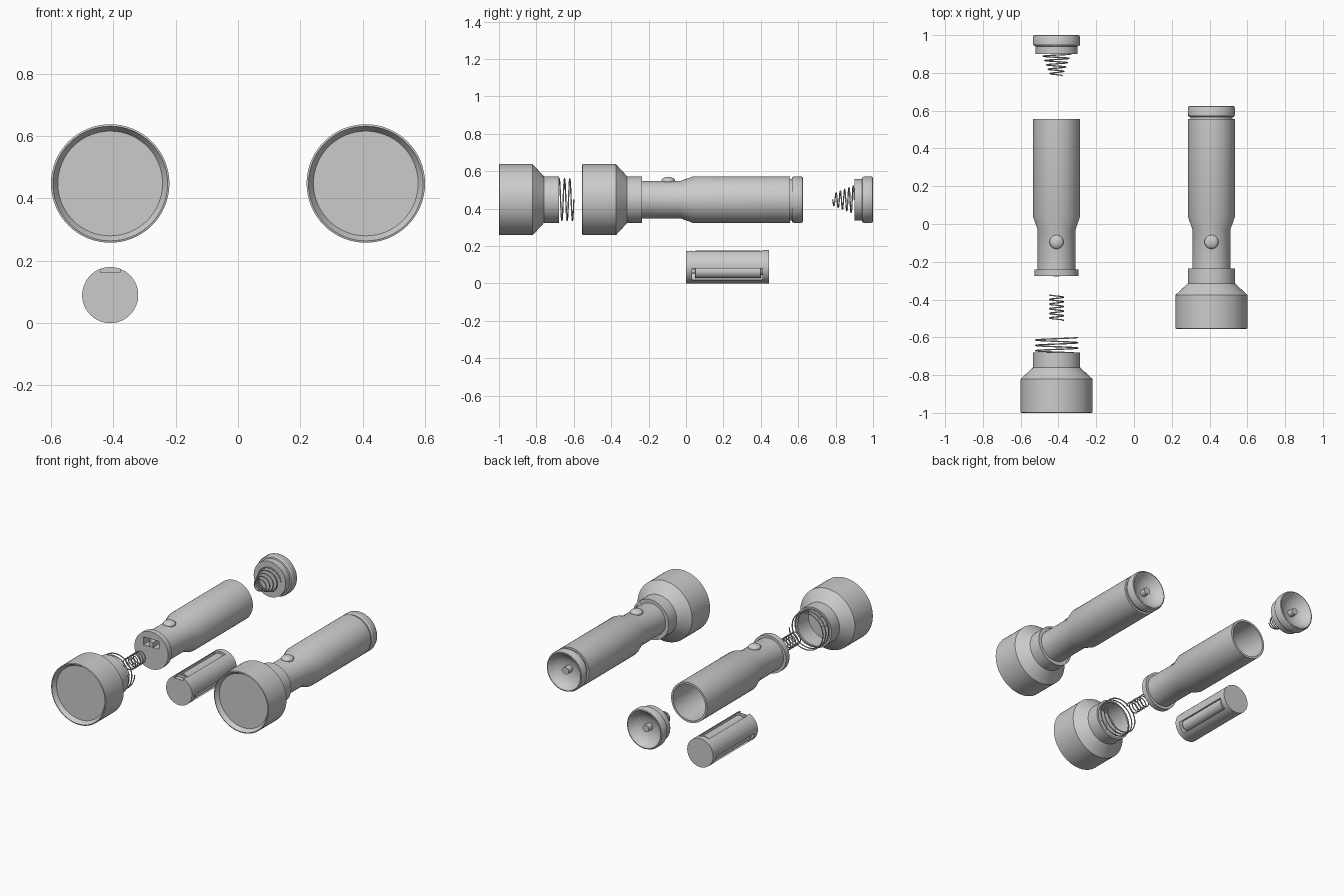
import bpy, bmesh, math
from mathutils import Matrix

if "Cube" in bpy.data.objects:
    bpy.data.objects.remove(bpy.data.objects["Cube"])

AXIS_Z = 0.448
LX, RX = -0.41, 0.41


def finish(name, bm, loc, angle=30):
    bmesh.ops.remove_doubles(bm, verts=bm.verts, dist=1e-5)
    bmesh.ops.recalc_face_normals(bm, faces=bm.faces)
    me = bpy.data.meshes.new(name)
    bm.to_mesh(me)
    bm.free()
    ob = bpy.data.objects.new(name, me)
    bpy.context.collection.objects.link(ob)
    ob.location = loc
    smooth(ob, angle)
    return ob


def activate(ob):
    bpy.ops.object.select_all(action='DESELECT')
    ob.select_set(True)
    bpy.context.view_layer.objects.active = ob


def smooth(ob, angle=30):
    activate(ob)
    bpy.ops.object.shade_smooth_by_angle(angle=math.radians(angle))


def lathe(name, profile, loc, steps=64):
    """Spin (radius, y) points around the y axis."""
    bm = bmesh.new()
    vs = [bm.verts.new((r, y, 0)) for r, y in profile]
    es = [bm.edges.new(p) for p in zip(vs, vs[1:])]
    if profile[0][0] > 0:
        es.append(bm.edges.new((vs[-1], vs[0])))
    bmesh.ops.spin(bm, geom=vs + es, cent=(0, 0, 0), axis=(0, 1, 0),
                   angle=math.tau, steps=steps)
    return finish(name, bm, loc, 25)


def rod(name, r, y0, y1, loc, steps=32):
    return lathe(name, [(0, y0), (r, y0), (r, y1), (0, y1)], loc, steps)


def box(name, size, loc):
    bm = bmesh.new()
    bmesh.ops.create_cube(bm, size=1, matrix=Matrix.Diagonal((*size, 1)))
    return finish(name, bm, loc)


def cut(ob, cutter):
    bpy.context.view_layer.update()
    m = ob.modifiers.new("cut", 'BOOLEAN')
    m.operation, m.solver, m.object = 'DIFFERENCE', 'EXACT', cutter
    activate(ob)
    # keep the boolean ahead of any smoothing modifier
    bpy.ops.object.modifier_move_to_index(modifier="cut", index=0)
    bpy.ops.object.modifier_apply(modifier="cut")
    bpy.data.objects.remove(cutter)


def coil(name, r0, r1, y0, y1, turns, x, wire=0.0035):
    cu = bpy.data.curves.new(name, 'CURVE')
    cu.dimensions = '3D'
    cu.bevel_depth, cu.bevel_resolution, cu.use_fill_caps = wire, 1, True
    n = int(turns * 28)
    sp = cu.splines.new('POLY')
    sp.points.add(n)
    for i, p in enumerate(sp.points):
        t = i / n
        a, r = math.tau * turns * t, r0 + (r1 - r0) * t
        p.co = (r * math.cos(a), y0 + (y1 - y0) * t, r * math.sin(a), 1)
    ob = bpy.data.objects.new(name, cu)
    bpy.context.collection.objects.link(ob)
    ob.location = (x, 0, AXIS_Z)
    activate(ob)
    bpy.ops.object.convert(target='MESH')


def copy(ob, name, dx, dy, dz=0):
    c = ob.copy()
    c.name = name
    bpy.context.collection.objects.link(c)
    c.location = (ob.location.x + dx, ob.location.y + dy, ob.location.z + dz)


L = (LX, 0, AXIS_Z)
DX = RX - LX

# Flared head with recessed lens and open rear socket
head = lathe("head", [
    (0, -.975), (.168, -.975), (.184, -1), (.19, -.998), (.19, -.82),
    (.125, -.76), (.125, -.68), (.113, -.68), (.113, -.79), (0, -.79)], L)
head_contact = rod("head_contact", .03, -.79, -.77, L)

# Body tube with flange, narrow neck and wide battery barrel
body = lathe("body", [
    (0, -.275), (.117, -.275), (.117, -.24), (.1, -.24), (.1, -.03),
    (.125, .04), (.125, .555), (.112, .555), (.112, .04),
    (.088, -.04), (.088, -.19), (0, -.19)], L)
cut(body, box("slot_cutter", (.11, .12, .05), (LX, -.275, AXIS_Z + .047)))
smooth(body)
body_contact = box("body_contact", (.03, .075, .03), (LX, -.24, AXIS_Z + .04))

# Domed switch button on the neck
bm = bmesh.new()
bmesh.ops.create_uvsphere(bm, u_segments=32, v_segments=16, radius=1,
                          matrix=Matrix.Diagonal((.037, .037, .02, 1)))
button = finish("switch_button", bm, (LX, -.095, AXIS_Z + .101), 60)

# Tail cap with dished back and centre stud
cap = lathe("tail_cap", [
    (0, .9), (.111, .9), (.111, .941), (.12, .943), (.125, .952), (.125, .988),
    (.121, .998), (.115, 1), (.109, .995), (.098, .98), (.078, .963),
    (.05, .951), (.02, .946), (0, .945)], L)
stud = rod("tail_stud", .022, .94, .985, L, 12)

# Battery carrier: slotted cylinder holding three cells
CZ, Y0, Y1 = .09, .033, .41
carrier = rod("battery_carrier", .09, 0, .445, (LX, 0, CZ), 64)
cells = []
for k in range(3):
    a = math.radians(90 + 120 * k)
    ca, sa = math.cos(a), math.sin(a)
    cut(carrier, rod("cell_cutter", .042, Y0, Y1, (LX + .06 * ca, 0, CZ + .06 * sa)))
    at = (LX + .05 * ca, 0, CZ + .05 * sa)
    cells.append(lathe(f"battery_{k + 1}", [
        (0, Y0), (.012, Y0), (.012, Y0 + .014), (.033, Y0 + .014),
        (.036, Y0 + .018), (.036, Y1 - .012), (.033, Y1 - .008),
        (.02, Y1 - .008), (.02, Y1), (0, Y1)], at, 32))
cut(carrier, box("notch_cutter", (.062, .05, .04), (LX, .005, .182)))
smooth(carrier)

# Springs of the exploded torch
coil("head_spring", .112, .112, -.685, -.6, 3, LX)
coil("contact_spring", .037, .037, -.51, -.375, 5.5, LX)
coil("tail_spring", .076, .03, .9, .785, 5, LX)

# Assembled torch: the same parts closed up
for ob, dy in ((head, .445), (head_contact, .445), (body, 0), (body_contact, 0),
               (button, 0), (cap, -.375), (stud, -.375)):
    copy(ob, "assembled_" + ob.name, DX, dy)
for ob in [carrier] + cells:
    copy(ob, "assembled_" + ob.name, DX, .04, AXIS_Z - CZ)
coil("assembled_head_spring", .1, .1, -.34, -.28, 3, RX)
coil("assembled_tail_spring", .076, .03, .522, .49, 5, RX)
